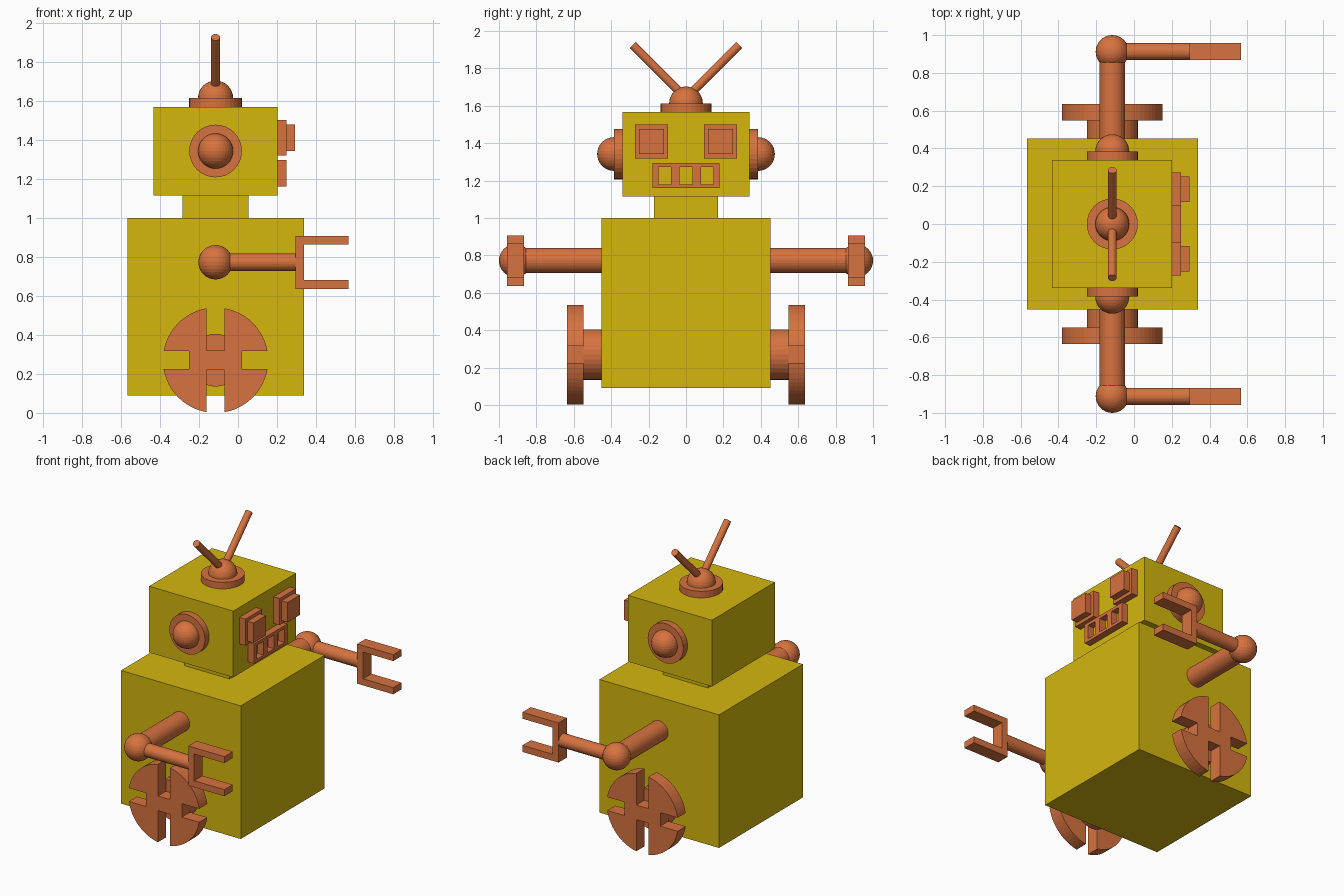
import bpy, bmesh, math
from mathutils import Vector

if "Cube" in bpy.data.objects:
    bpy.data.objects.remove(bpy.data.objects["Cube"])

CX = -0.115  # robot's centre line in x


def material(name, rgb):
    m = bpy.data.materials.new(name)
    m.diffuse_color = (*rgb, 1)
    m.use_nodes = True
    m.node_tree.nodes["Principled BSDF"].inputs["Base Color"].default_value = m.diffuse_color
    return m


YELLOW = material("yellow", (0.66, 0.47, 0.004))
ORANGE = material("orange", (0.68, 0.17, 0.05))


def finish(name, bm, mat):
    bmesh.ops.recalc_face_normals(bm, faces=bm.faces)
    me = bpy.data.meshes.new(name)
    bm.to_mesh(me)
    bm.free()
    me.materials.append(mat)
    ob = bpy.data.objects.new(name, me)
    bpy.context.collection.objects.link(ob)
    return ob


def box(name, x, y, z, mat):
    bm = bmesh.new()
    bmesh.ops.create_cube(bm, size=1)
    for v in bm.verts:
        v.co = [(a + b) / 2 + c * (b - a) for (a, b), c in zip((x, y, z), v.co)]
    return finish(name, bm, mat)


def rod(name, a, b, r, mat=ORANGE):
    a, b = Vector(a), Vector(b)
    bm = bmesh.new()
    bmesh.ops.create_cone(bm, cap_ends=True, segments=32, radius1=r, radius2=r, depth=(b - a).length)
    ob = finish(name, bm, mat)
    ob.location = (a + b) / 2
    ob.rotation_euler = (b - a).to_track_quat('Z', 'Y').to_euler()
    return ob


def ball(name, c, r):
    bm = bmesh.new()
    bmesh.ops.create_uvsphere(bm, u_segments=32, v_segments=16, radius=r)
    ob = finish(name, bm, ORANGE)
    ob.location = c
    return ob


def extrude_y(name, pts, y0, y1):
    """Solid from an x-z outline, between two y values."""
    bm = bmesh.new()
    f = bm.faces.new([bm.verts.new((x, y0, z)) for x, z in pts])
    ext = bmesh.ops.extrude_face_region(bm, geom=[f], use_keep_orig=True)["geom"]
    for v in ext:
        if isinstance(v, bmesh.types.BMVert):
            v.co.y = y1
    bmesh.ops.triangulate(bm, faces=[f for f in bm.faces if len(f.verts) > 4])
    return finish(name, bm, ORANGE)


# Body, neck and head
box("body", (-0.567, 0.338), (-0.453, 0.453), (0.09, 1.0), YELLOW)
box("neck", (CX - 0.17, CX + 0.17), (-0.17, 0.17), (1.0, 1.117), YELLOW)
box("head", (-0.434, 0.202), (-0.34, 0.34), (1.115, 1.568), YELLOW)

# Antenna mount on top of the head
rod("antenna_base", (CX, 0, 1.568), (CX, 0, 1.613), 0.135)
ball("antenna_dome", (CX, 0, 1.613), 0.09)

# Mouth grille: a grid with three openings
bm = bmesh.new()
ys = (-0.18, -0.148, -0.079, -0.035, 0.035, 0.079, 0.148, 0.18)
zs = (1.16, 1.18, 1.274, 1.295)
grid = [[bm.verts.new((0.2, y, z)) for z in zs] for y in ys]
for i in range(7):
    for j in range(3):
        if not (i % 2 == 1 and j == 1):
            bm.faces.new((grid[i][j], grid[i + 1][j], grid[i + 1][j + 1], grid[i][j + 1]))
new = bmesh.ops.extrude_face_region(bm, geom=bm.faces[:], use_keep_orig=True)["geom"]
for v in new:
    if isinstance(v, bmesh.types.BMVert):
        v.co.x = 0.248
finish("mouth_grille", bm, ORANGE)

# Wheel outline: disc with four slots, deeper above and below
R, H, WZ = 0.27, 0.046, 0.27
alpha = math.asin(H / R)
wheel = []
for q in range(4):
    for k in range(13):
        t = q * math.pi / 2 + alpha + (math.pi / 2 - 2 * alpha) * k / 12
        wheel.append((CX + R * math.cos(t), WZ + R * math.sin(t)))
    d = 0.05 if q % 2 == 0 else 0.135
    c, s = math.cos((q + 1) * math.pi / 2), math.sin((q + 1) * math.pi / 2)
    for e in (H, -H):
        wheel.append((CX + d * c + e * s, WZ + d * s - e * c))

# Claw outline: a U opening forward
claw = [(0.294, 0.636), (0.567, 0.636), (0.567, 0.681), (0.339, 0.681),
        (0.339, 0.863), (0.567, 0.863), (0.567, 0.907), (0.294, 0.907)]

# Paired parts on both sides
for side, s in (("left", 1), ("right", -1)):
    rod(f"antenna_{side}", (CX, 0, 1.64), (CX, s * 0.285, 1.925), 0.023)
    rod(f"ear_disc_{side}", (CX, s * 0.34, 1.342), (CX, s * 0.385, 1.342), 0.135)
    ball(f"ear_knob_{side}", (CX, s * 0.385, 1.342), 0.09)
    box(f"eye_plate_{side}", (0.2, 0.248), sorted((s * 0.095, s * 0.273)), (1.318, 1.5), ORANGE)
    box(f"eye_{side}", (0.248, 0.293), sorted((s * 0.117, s * 0.251)), (1.341, 1.477), ORANGE)
    rod(f"upper_arm_{side}", (CX, s * 0.45, 0.772), (CX, s * 0.91, 0.772), 0.067)
    ball(f"elbow_{side}", (CX, s * 0.912, 0.772), 0.088)
    rod(f"forearm_{side}", (CX, s * 0.912, 0.772), (0.296, s * 0.912, 0.772), 0.045)
    extrude_y(f"claw_{side}", claw, s * 0.867, s * 0.957)
    rod(f"wheel_hub_{side}", (CX, s * 0.45, WZ), (CX, s * 0.55, WZ), 0.135)
    extrude_y(f"wheel_{side}", wheel, s * 0.547, s * 0.635)
